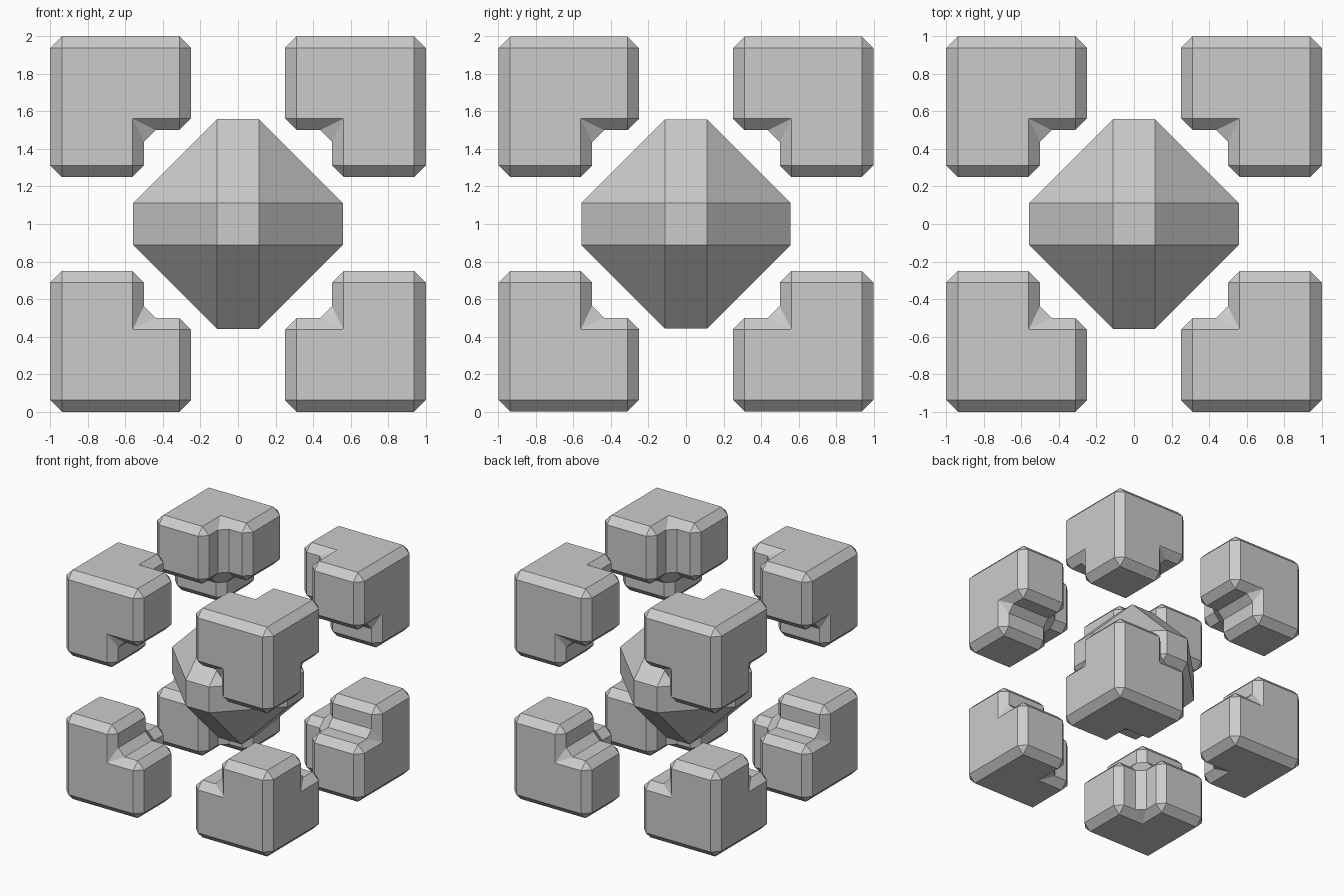
import bpy, bmesh
from itertools import product
from mathutils import Vector

if "Cube" in bpy.data.objects:
    bpy.data.objects.remove(bpy.data.objects["Cube"])


def finish(name, bm):
    bmesh.ops.remove_doubles(bm, verts=bm.verts, dist=1e-4)
    bmesh.ops.dissolve_limit(bm, angle_limit=0.01, verts=bm.verts, edges=bm.edges)
    bmesh.ops.recalc_face_normals(bm, faces=bm.faces)
    me = bpy.data.meshes.new(name)
    bm.to_mesh(me)
    bm.free()
    ob = bpy.data.objects.new(name, me)
    bpy.context.collection.objects.link(ob)
    ob.location.z = 1
    return ob


# Notched corner block: a core cell with a thinner plate on each inner side
steps = [1.0, 0.5, 0.25]
filled = {(0, 0, 0), (1, 0, 0), (0, 1, 0), (0, 0, 1)}
bm = bmesh.new()
for cell in filled:
    for axis, side in product(range(3), (0, 1)):
        near = list(cell)
        near[axis] += 1 if side else -1
        if tuple(near) in filled:
            continue
        quad = []
        for a, b in ((0, 0), (1, 0), (1, 1), (0, 1)):
            idx = list(cell)
            idx[axis] += side
            idx[(axis + 1) % 3] += a
            idx[(axis + 2) % 3] += b
            quad.append(bm.verts.new([steps[i] for i in idx]))
        bm.faces.new(quad)
blocks = finish("corner_blocks", bm)
bev = blocks.modifiers.new("chamfer", 'BEVEL')
bev.width = 0.0625
bev.segments = 1
bev.limit_method = 'ANGLE'
mir = blocks.modifiers.new("mirror", 'MIRROR')
mir.use_axis = (True, True, True)
mir.use_clip = False
mir.use_mirror_merge = False

# Central gem: octahedron with flattened edges and tips
bm = bmesh.new()
for axis in range(3):
    for s in product((-1, 1), repeat=3):
        co = Vector((0.112, 0.112, 0.112))
        co[axis] = 0.558
        bm.verts.new([c * k for c, k in zip(co, s)])
bmesh.ops.convex_hull(bm, input=bm.verts)
finish("central_gem", bm)
